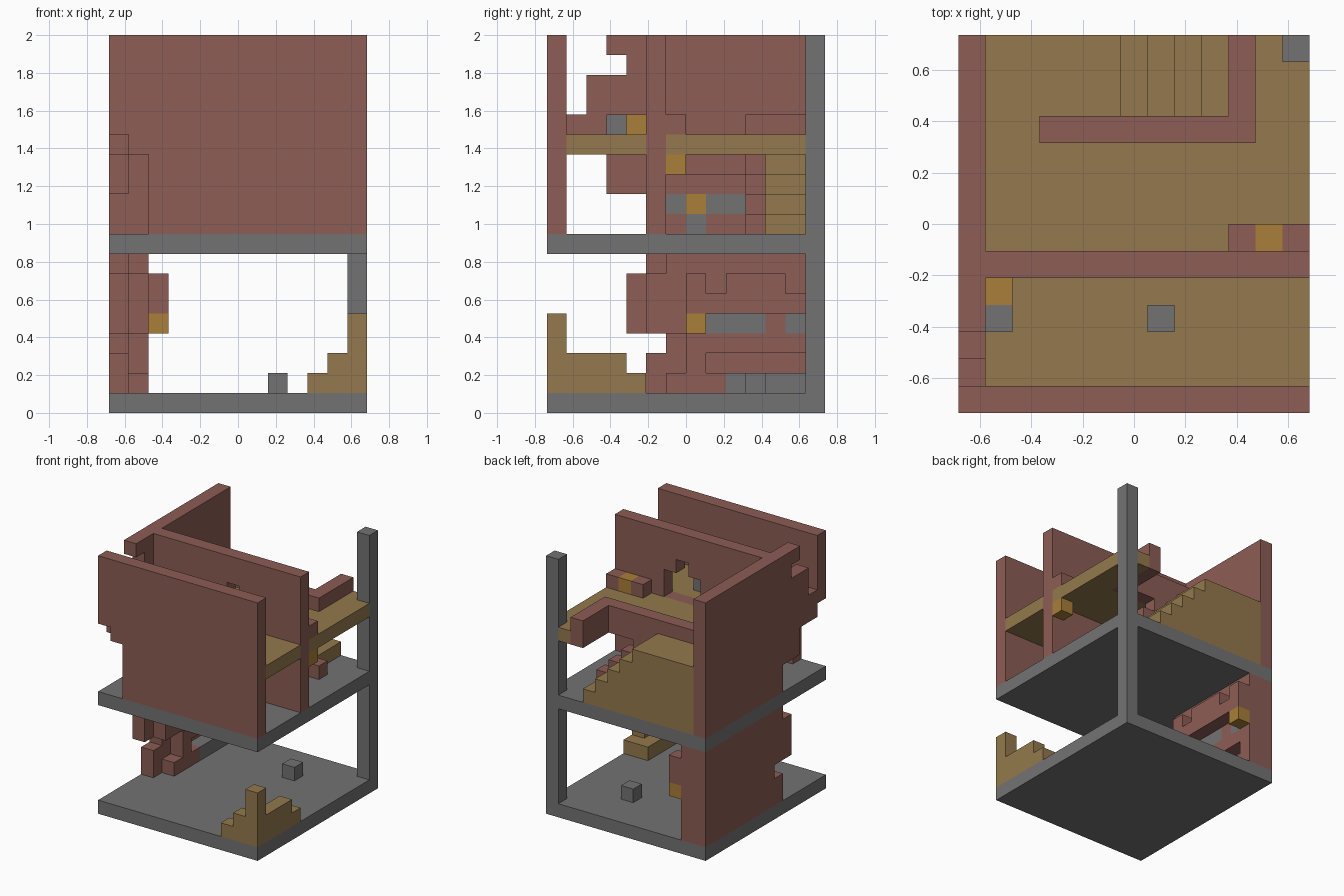
import bpy
import bmesh
from mathutils import Vector

if "Cube" in bpy.data.objects:
    bpy.data.objects.remove(bpy.data.objects["Cube"], do_unlink=True)

UNIT = 2 / 19                      # edge of one building block
WIDE, DEEP, TALL = 13, 14, 19      # blocks along x, y and z


def material(name, colour):
    mat = bpy.data.materials.new(name)
    mat.use_nodes = True
    mat.diffuse_color = (*colour, 1)
    shader = next(n for n in mat.node_tree.nodes if n.type == "BSDF_PRINCIPLED")
    shader.inputs["Base Color"].default_value = (*colour, 1)
    shader.inputs["Roughness"].default_value = 0.9
    return mat


PALETTE = {
    "brick": material("brick red", (0.262, 0.109, 0.089)),
    "stone": material("stone grey", (0.171, 0.171, 0.171)),
    "wood": material("plank brown", (0.296, 0.191, 0.074)),
    "lamp": material("lamp gold", (0.40, 0.21, 0.04)),
}
NAMES = list(PALETTE)
cells = {}


def fill(part, colour, x, y, z):
    """Fill a range of blocks with one part; later parts replace earlier ones."""
    for i in range(*x):
        for j in range(*y):
            for k in range(*z):
                cells[i, j, k] = (part, colour)


def carve(x, y, z):
    for i in range(*x):
        for j in range(*y):
            for k in range(*z):
                cells.pop((i, j, k), None)


ALL_X, ALL_Y = (0, WIDE), (0, DEEP)

# Outer left wall with a ragged front edge: (first y, z range)
for start, z in ((5, (1, 3)), (6, (3, 4)), (4, (4, 7)), (5, (7, 8)),
                 (5, (9, 11)), (3, (11, 13)), (1, (13, 15)),
                 (2, (15, 17)), (4, (17, 18)), (3, (18, 19))):
    fill("side_wall", "brick", (0, 1), (start, DEEP), z)

# Inner leaf of the lower side wall with a stone recess
for start, z in ((6, (1, 2)), (7, (2, 4)), (5, (4, 7)), (6, (7, 8))):
    fill("inner_side_wall", "brick", (1, 2), (start, DEEP), z)
carve((1, 2), (8, 13), (2, 3))
fill("recess_sill", "stone", (1, 2), (9, 13), (1, 2))
fill("left_wall_panel", "stone", (1, 2), (8, 11), (4, 5))
fill("right_wall_panel", "stone", (1, 2), (12, 13), (4, 5))

# Stepped hood over the recess, a lamp hanging from either end
fill("hood", "brick", (2, 3), (7, DEEP), (5, 6))
for y in ((7, 8), (9, 12), (13, 14)):
    fill("hood", "brick", (2, 3), y, (6, 7))
for y in (7, 13):
    fill("hood_lamp_%d" % y, "lamp", (2, 3), (y, y + 1), (4, 5))

# Front wall with a broken lower corner
fill("front_wall", "brick", ALL_X, (0, 1), (9, TALL))
carve((0, 1), (0, 1), (9, 14))
carve((1, 2), (0, 1), (9, 13))

# Middle wall with a stepped arch doorway
fill("middle_wall", "brick", (1, WIDE), (5, 6), (9, TALL))
carve((6, 9), (5, 6), (14, 16))
carve((7, 8), (5, 6), (16, 17))

# Upper plank floors
fill("front_upper_floor", "wood", (1, WIDE), (1, 5), (13, 14))
fill("back_upper_floor", "wood", (1, WIDE), (6, DEEP), (13, 14))
carve((6, 10), (11, DEEP), (13, 14))

# Staircase with a stepped brick banister
fill("staircase", "wood", (1, 6), (11, DEEP), (9, 14))
for step in range(4):
    x = 9 - step
    fill("staircase", "wood", (x, x + 1), (11, DEEP), (9, 10 + step))
    fill("banister", "brick", (x + 1, x + 2), (10, 11), (9, 10 + step))
fill("banister", "brick", (1, 7), (10, 11), (9, 13))

# Railing round the stairwell
fill("stairwell_railing", "brick", (3, 11), (10, 11), (13, 15))
fill("stairwell_railing", "brick", (10, 11), (10, DEEP), (13, 15))

# Fireplace against the middle-storey side wall
fill("fireplace", "brick", (1, 2), (6, 10), (9, 10))
fill("fireplace_mantel", "brick", (1, 2), (6, 10), (11, 12))
fill("fireplace_stone", "stone", (1, 2), (6, 10), (10, 11))
fill("fireplace_stone", "stone", (1, 2), (7, 8), (9, 10))
fill("fireplace_lamp", "lamp", (1, 2), (7, 8), (10, 11))

# Bench, lamps and stools on the upper floors
fill("bench", "brick", (10, WIDE), (6, 7), (14, 15))
fill("bench_lamp", "lamp", (11, 12), (6, 7), (14, 15))
fill("ceiling_lamp", "lamp", (12, WIDE), (6, 7), (12, 13))
fill("corner_lamp", "lamp", (1, 2), (4, 5), (14, 15))
fill("corner_block", "stone", (1, 2), (3, 4), (14, 15))
fill("upper_stool", "stone", (7, 8), (3, 4), (14, 15))

# Ground-floor stool and corner of stepped wooden seats
fill("lower_stool", "stone", (8, 9), (10, 11), (1, 2))
fill("corner_seat", "wood", (11, WIDE), (0, 5), (1, 2))
fill("corner_seat", "wood", (10, 11), (0, 1), (1, 2))
fill("corner_seat", "wood", (12, WIDE), (0, 4), (2, 3))
fill("corner_seat", "wood", (11, 12), (0, 1), (2, 3))
fill("corner_seat", "wood", (12, WIDE), (0, 1), (3, 5))

# Stone frame: two slabs and the corner pillar
fill("stone_frame", "stone", ALL_X, ALL_Y, (0, 1))
fill("stone_frame", "stone", ALL_X, ALL_Y, (8, 9))
fill("stone_frame", "stone", (12, WIDE), (13, DEEP), (0, TALL))


def block_faces(bm, cell):
    """Add the exposed sides of one block."""
    base = Vector(cell)
    for axis in range(3):
        u, v = Vector(), Vector()
        u[(axis + 1) % 3] = v[(axis + 2) % 3] = 1
        for side in (0, 1):
            step = list(cell)
            step[axis] += 2 * side - 1
            if tuple(step) in cells:
                continue
            corner = base.copy()
            corner[axis] += side
            ring = [corner, corner + u, corner + u + v, corner + v]
            if not side:
                ring.reverse()
            bm.faces.new([bm.verts.new(p) for p in ring])


# Turn each part into one clean mesh
origin = Vector((WIDE / 2, DEEP / 2, 0))
for part in dict.fromkeys(p for p, _ in cells.values()):
    own = [c for c, (p, _) in cells.items() if p == part]
    bm = bmesh.new()
    for cell in own:
        block_faces(bm, cell)
    bmesh.ops.remove_doubles(bm, verts=bm.verts, dist=0.01)
    bmesh.ops.dissolve_limit(bm, angle_limit=0.02, verts=bm.verts, edges=bm.edges)
    for vert in bm.verts:
        vert.co = (vert.co - origin) * UNIT
    mesh = bpy.data.meshes.new(part)
    bm.to_mesh(mesh)
    bm.free()
    mesh.materials.append(PALETTE[cells[own[0]][1]])
    bpy.context.collection.objects.link(bpy.data.objects.new(part, mesh))
